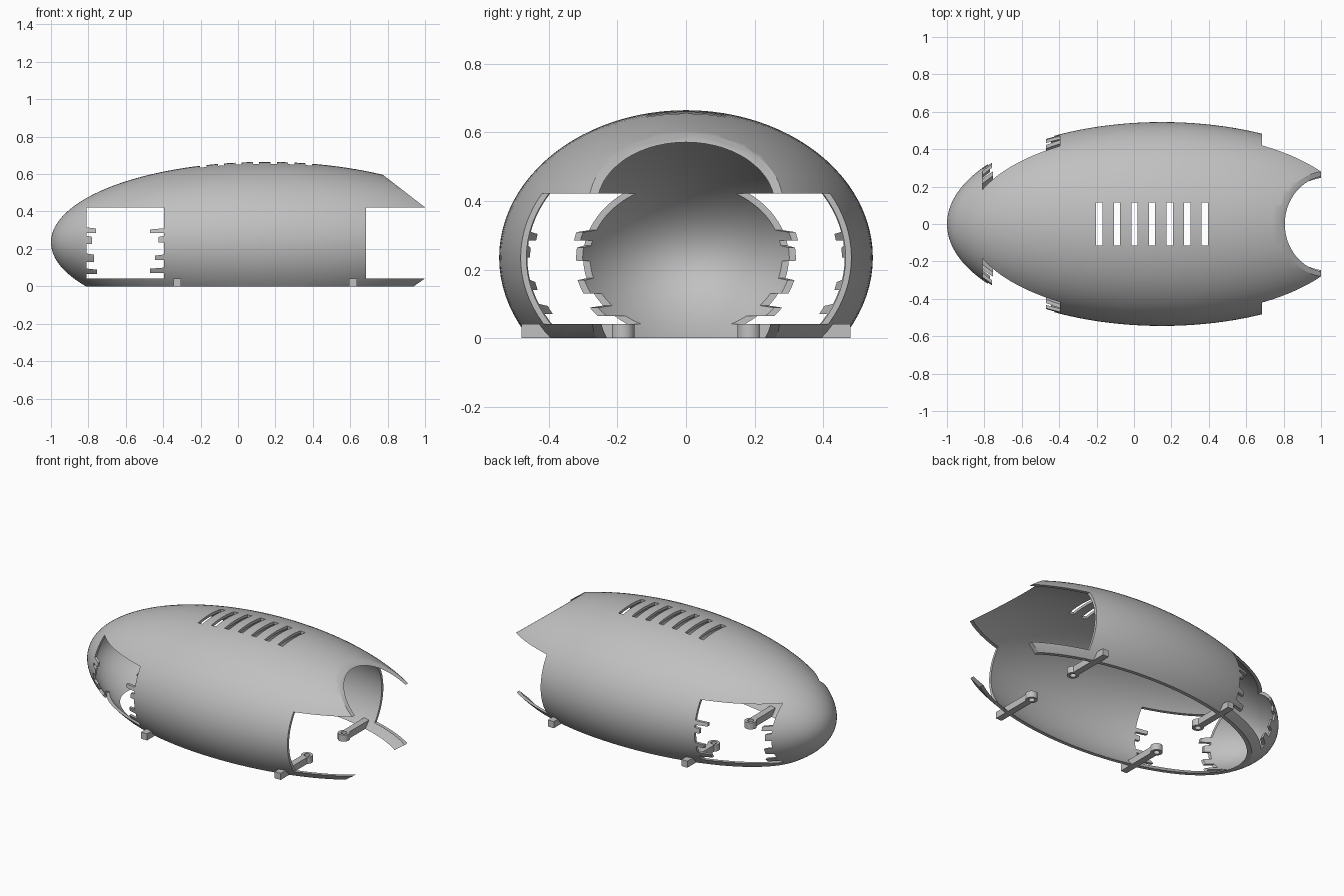
import bpy
import bmesh
import math
from mathutils import Matrix, Vector

if "Cube" in bpy.data.objects:
    bpy.data.objects.remove(bpy.data.objects["Cube"], do_unlink=True)

grey = bpy.data.materials.new("plain grey")
grey.use_nodes = True
grey.diffuse_color = (0.53, 0.53, 0.53, 1)
grey.node_tree.nodes["Principled BSDF"].inputs["Base Color"].default_value = (0.53, 0.53, 0.53, 1)

CENTRE = Vector((0.15, 0, 0.235))
RADII = Vector((1.15, 0.545, 0.43))
WALL = 0.017
SILL, LINTEL = 0.042, 0.422


def make_object(name, bm):
    bmesh.ops.recalc_face_normals(bm, faces=bm.faces)
    mesh = bpy.data.meshes.new(name)
    bm.to_mesh(mesh)
    bm.free()
    mesh.materials.append(grey)
    obj = bpy.data.objects.new(name, mesh)
    bpy.context.collection.objects.link(obj)
    return obj


def ellipsoid(name, radii):
    bm = bmesh.new()
    bmesh.ops.create_uvsphere(bm, u_segments=96, v_segments=64, radius=1)
    turn = Matrix.Rotation(math.pi / 2, 4, 'Y')
    bm.transform(Matrix.Translation(CENTRE) @ Matrix.Diagonal((*radii, 1)) @ turn)
    return make_object(name, bm)


def prism(name, outline, half_width):
    """Outline in x and z, extruded across y."""
    bm = bmesh.new()
    face = bm.faces.new([bm.verts.new((x, -half_width, z)) for x, z in outline])
    new = bmesh.ops.extrude_face_region(bm, geom=[face])["geom"]
    verts = [v for v in new if isinstance(v, bmesh.types.BMVert)]
    bmesh.ops.translate(bm, verts=verts, vec=(0, 2 * half_width, 0))
    return make_object(name, bm)


def rectangle(x0, x1, z0, z1):
    return [(x0, z0), (x1, z0), (x1, z1), (x0, z1)]


def cut(target, cutter):
    cutter.hide_render = True
    mod = target.modifiers.new("cut", 'BOOLEAN')
    mod.operation = 'DIFFERENCE'
    mod.solver = 'EXACT'
    mod.object = cutter
    bpy.context.view_layer.objects.active = target
    bpy.ops.object.modifier_apply(modifier=mod.name)
    bpy.data.objects.remove(cutter, do_unlink=True)


def smooth(obj):
    bpy.ops.object.select_all(action='DESELECT')
    obj.select_set(True)
    bpy.context.view_layer.objects.active = obj
    bpy.ops.object.shade_smooth_by_angle(angle=math.radians(30))


# Hollow body, open underneath
body = ellipsoid("body_shell", RADII)
cut(body, ellipsoid("hollow", RADII - Vector((WALL, WALL, WALL))))
cut(body, prism("ground_cut", rectangle(-2, 2, -1, 0), 1))

# Slanted tail opening with the rear side windows
cut(body, prism("tail_cut", [
    (0.51, 0.8), (1.0, LINTEL), (0.685, LINTEL), (0.685, SILL),
    (1.0, SILL), (0.94, 0), (0.87, -0.05), (1.6, -0.05), (1.6, 0.8)], 1))


# Nose side windows with ragged tabs left on both upright edges
def ragged_edge(x, tabs):
    points = []
    for low, high, length in tabs:
        points += [(x, high), (x + length, high - 0.006), (x + length, low), (x, low)]
    return points


nose_tabs = [(0.285, 0.315, 0.05), (0.225, 0.27, 0.03),
             (0.13, 0.175, 0.04), (0.065, 0.095, 0.055)]
side_tabs = [(0.285, 0.31, -0.075), (0.235, 0.27, -0.03),
             (0.14, 0.17, -0.05), (0.07, 0.1, -0.075)]
outline = [(-0.81, LINTEL)] + ragged_edge(-0.81, nose_tabs) + [(-0.81, SILL), (-0.395, SILL)]
outline += ragged_edge(-0.395, side_tabs)[::-1] + [(-0.395, LINTEL)]
cut(body, prism("window_cut", outline, 1))

# Row of roof vents
for i in range(7):
    x = -0.185 + i * 0.0938
    cut(body, prism("vent_cut", rectangle(x - 0.017, x + 0.017, 0.5, 0.9), 0.114))
smooth(body)


# Mounting arms: a bar with a screw eyelet at the inner end
def mounting_arm(name, x, side):
    bm = bmesh.new()
    size = Matrix.Diagonal((0.042, 0.265, SILL, 1))
    place = Matrix.Translation((x, side * 0.3475, SILL / 2))
    bmesh.ops.create_cube(bm, size=1, matrix=place @ size)
    count = 32
    loops = []
    for radius, z in ((0.035, 0), (0.035, SILL), (0.018, SILL), (0.018, 0)):
        angles = [2 * math.pi * k / count for k in range(count)]
        loops.append([bm.verts.new((x + radius * math.cos(a),
                                    side * 0.185 + radius * math.sin(a), z)) for a in angles])
    for i in range(4):
        a, b = loops[i], loops[(i + 1) % 4]
        for k in range(count):
            n = (k + 1) % count
            bm.faces.new((a[k], a[n], b[n], b[k]))
    smooth(make_object(name, bm))


for end, x in (("nose", -0.325), ("tail", 0.615)):
    for label, side in (("right", -1), ("left", 1)):
        mounting_arm(f"{end}_{label}_mounting_arm", x, side)
